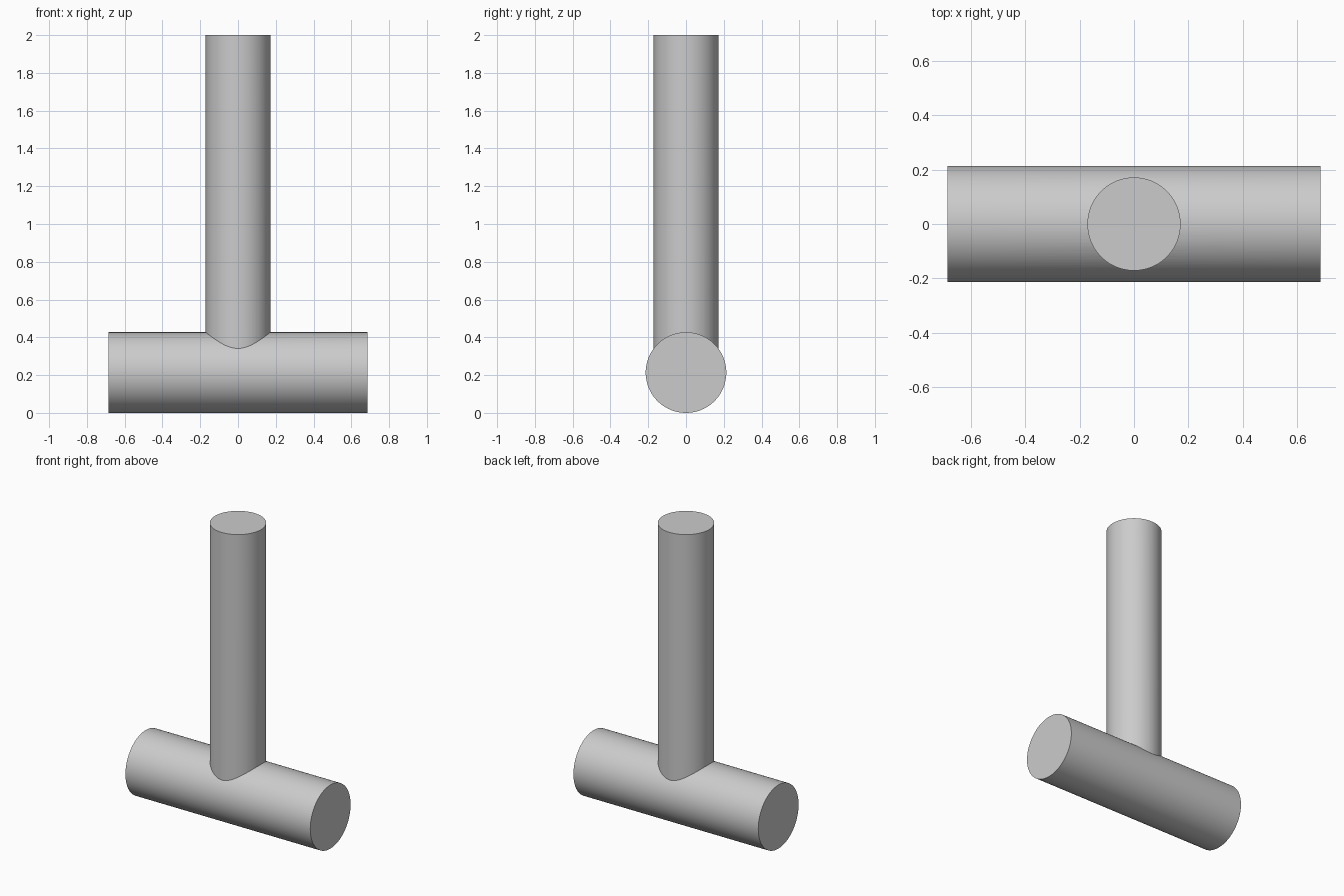
import bpy
import math

if "Cube" in bpy.data.objects:
    bpy.data.objects.remove(bpy.data.objects["Cube"])

BAR_R, BAR_LEN = 0.2135, 1.37
POST_R, TOP = 0.171, 2.0


def cylinder(name, radius, depth, location, rotation=(0, 0, 0)):
    bpy.ops.mesh.primitive_cylinder_add(vertices=96, radius=radius, depth=depth,
                                        location=location, rotation=rotation)
    obj = bpy.context.object
    obj.name = name
    return obj


# Upright post, starting at the axis of the crossbar
post = cylinder("upright_post", POST_R, TOP - BAR_R, (0, 0, (TOP + BAR_R) / 2))

# Horizontal crossbar lying along x
tee = cylinder("tee_fitting", BAR_R, BAR_LEN, (0, 0, BAR_R), (0, math.pi / 2, 0))

# Fuse both into one solid with a clean saddle joint
union = tee.modifiers.new("join_post", 'BOOLEAN')
union.operation = 'UNION'
union.solver = 'EXACT'
union.object = post
bpy.ops.object.modifier_apply(modifier=union.name)
bpy.data.objects.remove(post)

# Smooth curved walls, sharp rims and joint
bpy.ops.object.shade_smooth_by_angle(angle=math.radians(25))
